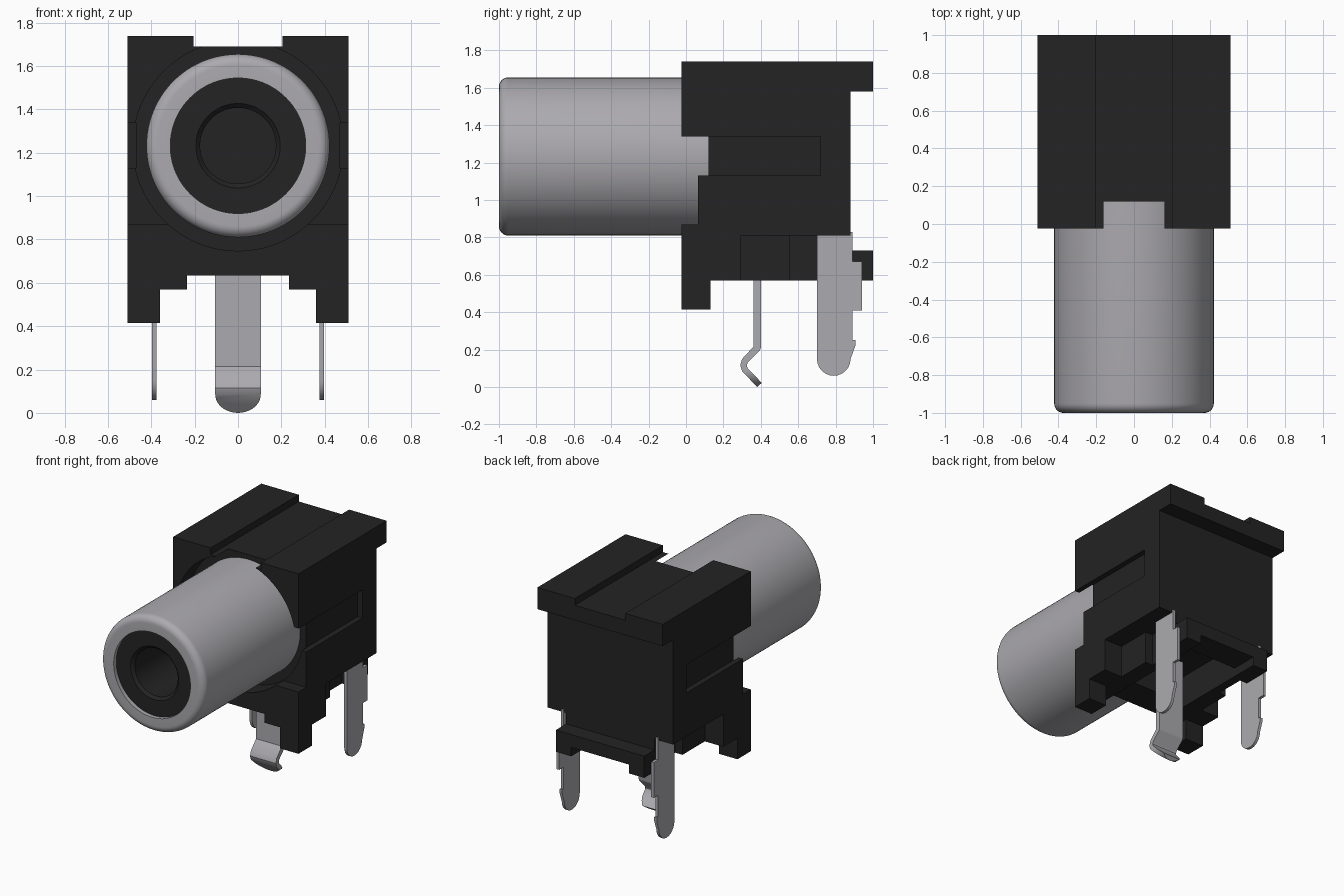
import bpy, bmesh, math
from mathutils import Vector

if "Cube" in bpy.data.objects:
    bpy.data.objects.remove(bpy.data.objects["Cube"])


def material(name, rgb):
    m = bpy.data.materials.new(name)
    m.diffuse_color = (*rgb, 1)
    m.use_nodes = True
    m.node_tree.nodes["Principled BSDF"].inputs["Base Color"].default_value = m.diffuse_color
    return m


BLACK = material("black plastic", (0.017, 0.017, 0.017))
METAL = material("grey metal", (0.41, 0.40, 0.425))
CZ = 1.2325  # height of the socket axis


def finish(name, bm, mat):
    bmesh.ops.recalc_face_normals(bm, faces=bm.faces)
    me = bpy.data.meshes.new(name)
    bm.to_mesh(me)
    bm.free()
    ob = bpy.data.objects.new(name, me)
    bpy.context.collection.objects.link(ob)
    me.materials.append(mat)
    return ob


def prism(name, pts, axis, a, b, mat):
    """Outline extruded along x (points are y,z) or along y (points are x,z)."""
    bm = bmesh.new()
    if axis == 'x':
        vs = [bm.verts.new((a, p, q)) for p, q in pts]
        d = Vector((b - a, 0, 0))
    else:
        vs = [bm.verts.new((p, a, q)) for p, q in pts]
        d = Vector((0, b - a, 0))
    r = bmesh.ops.extrude_face_region(bm, geom=[bm.faces.new(vs)], use_keep_orig=True)
    bmesh.ops.translate(bm, vec=d, verts=[g for g in r['geom'] if isinstance(g, bmesh.types.BMVert)])
    return finish(name, bm, mat)


def box(x0, x1, y0, y1, z0, z1):
    return prism("cutter", [(y0, z0), (y1, z0), (y1, z1), (y0, z1)], 'x', x0, x1, BLACK)


def lathe(name, prof, mat, n=96):
    """Closed (radius, y) profile turned about the socket axis; radius 0 makes a pole."""
    bm = bmesh.new()
    rings = []
    for r, y in prof:
        if r == 0:
            rings.append([bm.verts.new((0, y, CZ))] * n)
        else:
            rings.append([bm.verts.new((r * math.cos(t * math.tau / n), y, CZ + r * math.sin(t * math.tau / n)))
                          for t in range(n)])
    for i, A in enumerate(rings):
        B = rings[(i + 1) % len(rings)]
        if A[0] is A[1] and B[0] is B[1]:
            continue
        for t in range(n):
            u = (t + 1) % n
            bm.faces.new(list(dict.fromkeys((A[t], A[u], B[u], B[t]))))
    return finish(name, bm, mat)


def boolean(ob, cutter, op='DIFFERENCE'):
    bpy.context.view_layer.objects.active = ob
    m = ob.modifiers.new("cut", 'BOOLEAN')
    m.operation, m.solver, m.object = op, 'EXACT', cutter
    bpy.ops.object.modifier_apply(modifier=m.name)
    bpy.data.objects.remove(cutter)


def smooth(ob, deg=30):
    bpy.ops.object.select_all(action='DESELECT')
    ob.select_set(True)
    bpy.context.view_layer.objects.active = ob
    bpy.ops.object.shade_smooth_by_angle(angle=math.radians(deg))


# Housing: side profile with top lip, bottom rear bar and front feet
housing = prism("housing", [(-.025, .415), (.13, .415), (.13, .57), (1, .57), (1, .73), (.88, .73),
                            (.88, 1.58), (1, 1.58), (1, 1.74), (-.025, 1.74)], 'x', -.51, .51, BLACK)
cuts = [(-.205, .205, -.2, 1.2, 1.69, 1.9),    # top channel
        (-.7, .7, -.2, .065, .87, 1.13),       # front step
        (-.36, .36, -.2, 1.2, .3, .57),        # gap between feet
        (-.235, .235, -.2, 1.2, .35, .635),    # raised middle
        (-.235, .235, .2, .8, .4, .81)]        # hollow underside
for s in (-1, 1):
    for x0, x1, y0, y1, z0, z1 in [(.47, .7, -.2, .72, 1.13, 1.338),   # side slot
                                   (.36, .7, .295, 1.2, .2, .81),      # pin recess
                                   (.30, .7, .555, .78, .2, .81)]:     # deeper pin pocket
        cuts.append((min(s * x0, s * x1), max(s * x0, s * x1), y0, y1, z0, z1))
for c in cuts:
    boolean(housing, box(*c))
boolean(housing, lathe("cutter", [(0, -.3), (.485, -.3), (.485, .12), (0, .12)], BLACK))
smooth(housing)

# Metal barrel with rounded front rim
arc = [(.3725 + .05 * math.sin(a), -.95 - .05 * math.cos(a)) for a in [i * math.pi / 16 for i in range(9)]]
barrel = lathe("barrel", [(.3125, .14), (.3125, -1)] + arc + [(.4225, .14)], METAL)
smooth(barrel)

# Insulator with countersunk socket hole
insulator = lathe("insulator", [(.3125, .13), (.3125, -.97), (.195, -.97), (.175, -.95),
                                (.175, .08), (0, .08), (0, .13)], BLACK)
smooth(insulator)

# Side pins: flat blades with rear tab and rounded tip
tip = [(.79 + .09 * math.cos(a), .15 - .09 * math.sin(a)) for a in [i * math.pi / 12 for i in range(13)]]
blade = [(.70, .83), (.89, .83), (.89, .67), (.94, .67), (.94, .41), (.89, .41), (.89, .25),
         (.905, .25), (.905, .22)] + tip
for s, side in ((-1, "left"), (1, "right")):
    smooth(prism(side + "_pin", blade, 'x', s * .375, s * .396, METAL))

# Centre pin: kinked strip trimmed to a rounded end
strip = [(.36, .83), (.36, .215), (.30, .15), (.29, .115), (.30, .085), (.38, 0), (.405, .022),
         (.33, .1), (.325, .115), (.33, .13), (.395, .195), (.40, .21), (.40, .83)]
centre = prism("centre_pin", strip, 'x', -.2, .2, METAL)
end = [(.105 * math.cos(a), .085 - .085 * math.sin(a)) for a in [i * math.pi / 20 for i in range(21)]]
boolean(centre, prism("cutter", [(.105, .9)] + end + [(-.105, .9)], 'y', .2, .5, METAL), 'INTERSECT')
smooth(centre)
